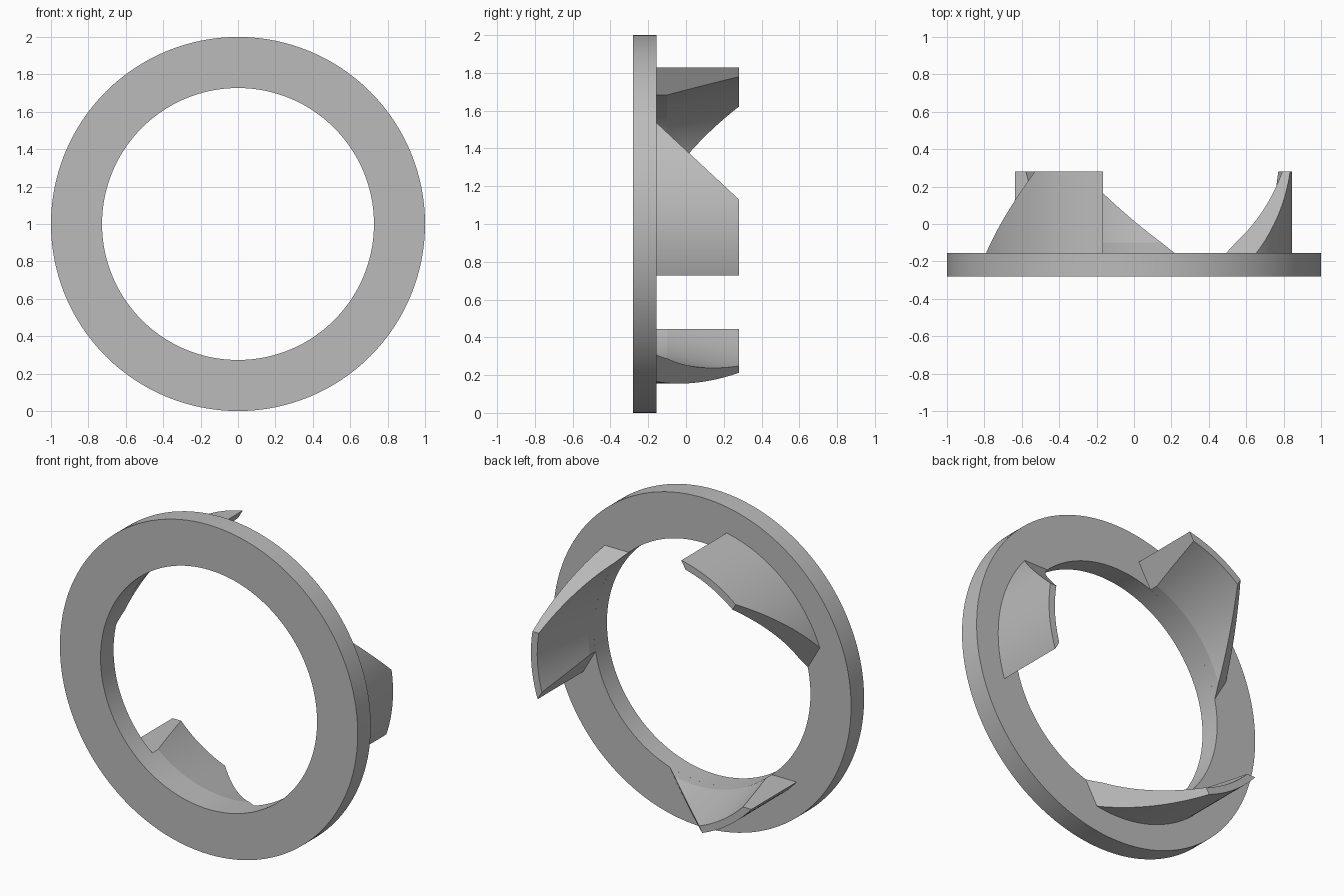
import bpy, bmesh, math
from mathutils import Matrix, Vector

cube = bpy.data.objects.get("Cube")
if cube:
    bpy.data.objects.remove(cube, do_unlink=True)

OUTER, BORE, TOOTH_OUTER, TOOTH_TIP = 1.0, 0.727, 0.845, 0.803
FRONT, SHOULDER, BACK = -0.28, -0.155, 0.28

grey = bpy.data.materials.new("plain_grey")
grey.use_nodes = True
colour = (0.5, 0.5, 0.5, 1)
grey.diffuse_color = colour
grey.node_tree.nodes["Principled BSDF"].inputs["Base Color"].default_value = colour


def revolve(profile, start, end, steps):
    """Sweep a closed (radius, y) profile around the y axis."""
    bm = bmesh.new()
    full = end - start >= 360
    rows = []
    for i in range(steps if full else steps + 1):
        a = math.radians(start + (end - start) * i / steps)
        rows.append([bm.verts.new((r * math.cos(a), y, r * math.sin(a))) for r, y in profile])
    n = len(profile)
    for i in range(steps):
        p, q = rows[i], rows[(i + 1) % len(rows)]
        for j in range(n):
            k = (j + 1) % n
            bm.faces.new((p[j], p[k], q[k], q[j]))
    return bm


def cut(bm, point, normal):
    """Remove everything on the normal's side and cap the opening."""
    geom = bm.verts[:] + bm.edges[:] + bm.faces[:]
    bmesh.ops.bisect_plane(bm, geom=geom, dist=1e-6, plane_co=point,
                           plane_no=Vector(normal).normalized(), clear_outer=True)
    n = Vector(normal).normalized()
    rim = [e for e in bm.edges if e.is_boundary
           and all(abs((v.co - Vector(point)).dot(n)) < 1e-4 for v in e.verts)]
    bmesh.ops.contextual_create(bm, geom=rim)


def finish(bm, name):
    bmesh.ops.recalc_face_normals(bm, faces=bm.faces[:])
    bmesh.ops.translate(bm, verts=bm.verts[:], vec=(0, 0, 1))
    mesh = bpy.data.meshes.new(name)
    bm.to_mesh(mesh)
    bm.free()
    mesh.materials.append(grey)
    obj = bpy.data.objects.new(name, mesh)
    bpy.context.collection.objects.link(obj)
    bpy.ops.object.select_all(action="DESELECT")
    obj.select_set(True)
    bpy.context.view_layer.objects.active = obj
    bpy.ops.object.shade_smooth_by_angle(angle=math.radians(10))


# Flat ring
finish(revolve([(BORE, FRONT), (OUTER, FRONT), (OUTER, SHOULDER), (BORE, SHOULDER)],
               0, 360, 128), "ring")

# Three ratchet teeth: tapered bore, one undercut end, one sloping end
tooth_profile = [(BORE, SHOULDER), (TOOTH_OUTER, SHOULDER), (TOOTH_OUTER, BACK),
                 (TOOTH_TIP, BACK), (BORE, -0.1)]
undercut = Vector((-math.sin(math.radians(120)), 0, math.cos(math.radians(120))))
for i, name in enumerate(("left_tooth", "upper_right_tooth", "lower_right_tooth")):
    bm = revolve(tooth_profile, -30, 55, 40)
    cut(bm, undercut * -0.557, undercut)
    cut(bm, (0, SHOULDER, 0.535), (0, 0.405, 0.435))
    # Positive turns go from +x towards +z
    bmesh.ops.rotate(bm, verts=bm.verts[:], cent=(0, 0, 0),
                     matrix=Matrix.Rotation(math.radians(-120 * i), 3, "Y"))
    finish(bm, name)
